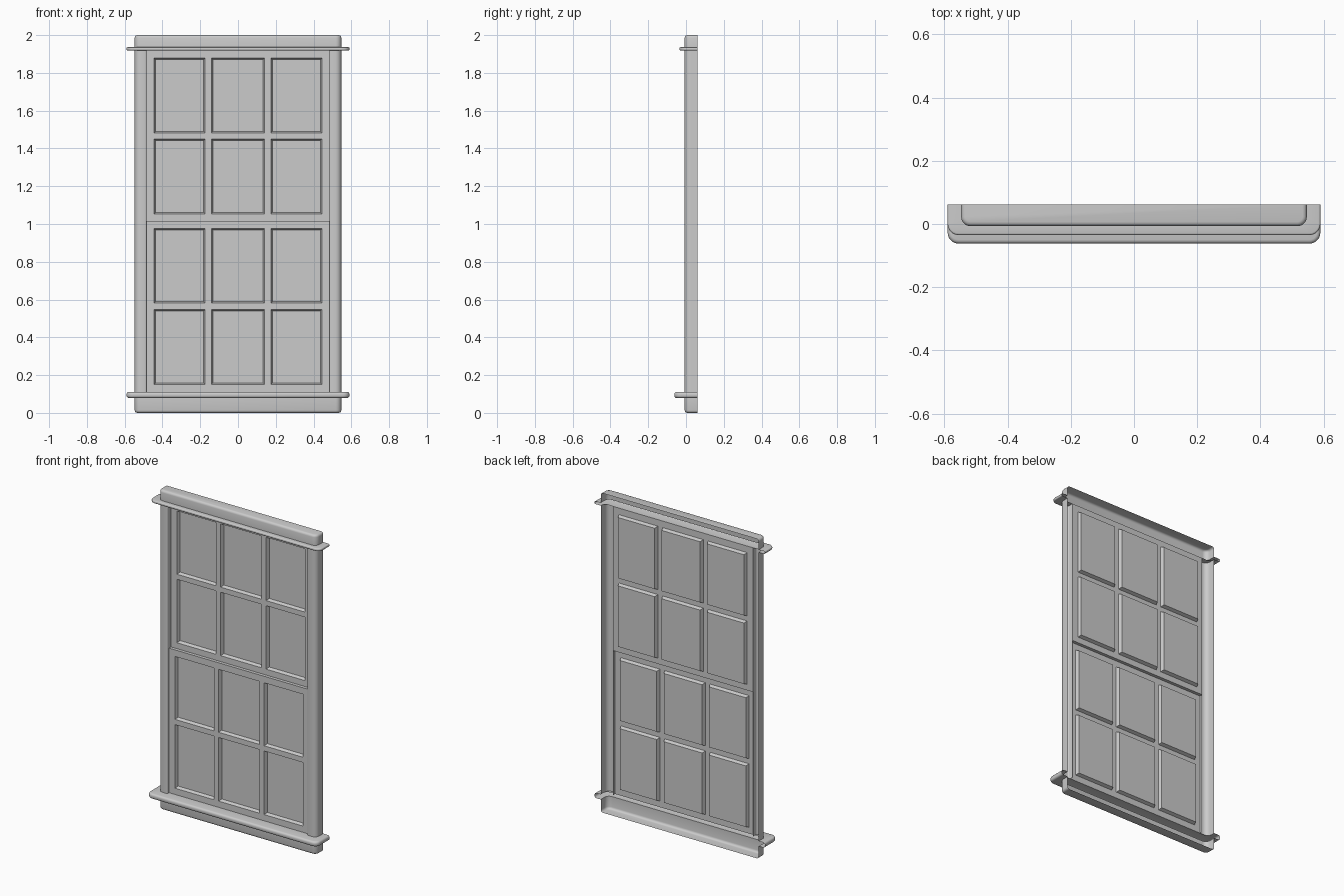
import bpy, bmesh
from math import sin, cos, pi, radians

if "Cube" in bpy.data.objects:
    bpy.data.objects.remove(bpy.data.objects["Cube"])

BACK = 0.062             # open rear plane of the thin-shelled window
HX, FRONT, R = 0.547, -0.007, 0.03   # casing half width, front plane, corner radius
LOW_Y, UP_Y = 0.01, 0.03             # front planes of lower and upper sash


def finish(name, bm):
    me = bpy.data.meshes.new(name)
    bm.to_mesh(me)
    bm.free()
    ob = bpy.data.objects.new(name, me)
    bpy.context.collection.objects.link(ob)
    bpy.ops.object.select_all(action='DESELECT')
    ob.select_set(True)
    bpy.context.view_layer.objects.active = ob
    bpy.ops.object.shade_smooth_by_angle(angle=radians(35))
    return ob


def arc(cx, cy, r, a0, a1, n=6):
    return [(cx + r * cos(a0 + (a1 - a0) * i / n), cy + r * sin(a0 + (a1 - a0) * i / n))
            for i in range(n + 1)]


def u_ring(hx, yf, r, z):
    """Open U-shaped plan outline with rounded front corners."""
    pts = [(-hx, BACK)] + arc(-hx + r, yf + r, r, pi, 1.5 * pi)
    pts += arc(hx - r, yf + r, r, 1.5 * pi, 2 * pi) + [(hx, BACK)]
    return [(x, y, z) for x, y in pts]


def loft(name, rings, cap_bottom=False, cap_top=False):
    bm = bmesh.new()
    rows = [[bm.verts.new(p) for p in ring] for ring in rings]
    for a, b in zip(rows, rows[1:]):
        for j in range(len(a) - 1):
            bm.faces.new((a[j], a[j + 1], b[j + 1], b[j]))
    if cap_bottom:
        bm.faces.new(rows[0][::-1])
    if cap_top:
        bm.faces.new(rows[-1])
    return finish(name, bm)


def ledge(hx, yf, z0, z1, r):
    """Rings of a projecting moulding with rounded upper and lower edges."""
    prof = arc(0, z0 + r, r, -pi / 2, 0, 3) + arc(0, z1 - r, r, 0, pi / 2, 3)
    return [u_ring(hx - r + o, yf + r - o, 0.035 - r + o, z) for o, z in prof]


def casing(z, inset=0.0):
    return u_ring(HX - inset, FRONT + inset, R - inset, z)


B = 0.014                # rounding on the casing's top and bottom edges

# Base board with projecting sill
base = [casing(B - B * sin(a), B - B * cos(a)) for a in (pi / 2, pi / 3, pi / 6, 0)]
base += [casing(0.079)] + ledge(0.59, -0.062, 0.079, 0.111, 0.012)
base += [u_ring(HX, LOW_Y, R, 0.111)]
loft("sill_and_base", base, cap_bottom=True)

# Head board with thin drip moulding
head = [u_ring(HX, UP_Y, 0.025, 1.919)] + ledge(0.59, -0.035, 1.919, 1.936, 0.006)
head += [casing(1.936)]
head += [casing(2 - B + B * sin(a), B - B * cos(a)) for a in (0, pi / 6, pi / 3, pi / 2)]
loft("head_casing", head, cap_top=True)

# Side jambs, mirrored
prof = [(0.484, UP_Y)] + arc(0.491, FRONT + 0.007, 0.007, pi, 1.5 * pi, 3)
prof += arc(HX - R, FRONT + R, R, 1.5 * pi, 2 * pi) + [(HX, BACK)]
jamb = loft("side_jambs", [[(x, y, z) for x, y in prof] for z in (0.111, 1.919)])
jamb.modifiers.new("Mirror", 'MIRROR').use_axis[0] = True

# Sashes: a 3 x 2 grid of panes pressed back from the front plane
XS = [-0.484, -0.444, -0.174, -0.141, 0.141, 0.174, 0.444, 0.484]


def sash(name, y, zs, top_ledge=0.0):
    bm = bmesh.new()
    grid = [[bm.verts.new((x, y, z)) for x in XS] for z in zs]
    panes = []
    for i in range(len(zs) - 1):
        for j in range(len(XS) - 1):
            f = bm.faces.new((grid[i][j], grid[i][j + 1], grid[i + 1][j + 1], grid[i + 1][j]))
            if i % 2 and j % 2:
                panes.append(f)
    bm.normal_update()
    bmesh.ops.inset_individual(bm, faces=panes, thickness=0.008, depth=-0.02,
                               use_even_offset=True)
    if top_ledge:
        rear = [bm.verts.new((x, y + top_ledge, zs[-1])) for x in XS]
        for j in range(len(XS) - 1):
            bm.faces.new((grid[-1][j], grid[-1][j + 1], rear[j + 1], rear[j]))
    return finish(name, bm)


sash("lower_sash", LOW_Y, [0.111, 0.15, 0.548, 0.581, 0.975, 1.016], UP_Y - LOW_Y)
sash("upper_sash", UP_Y, [1.016, 1.053, 1.45, 1.482, 1.878, 1.919])
